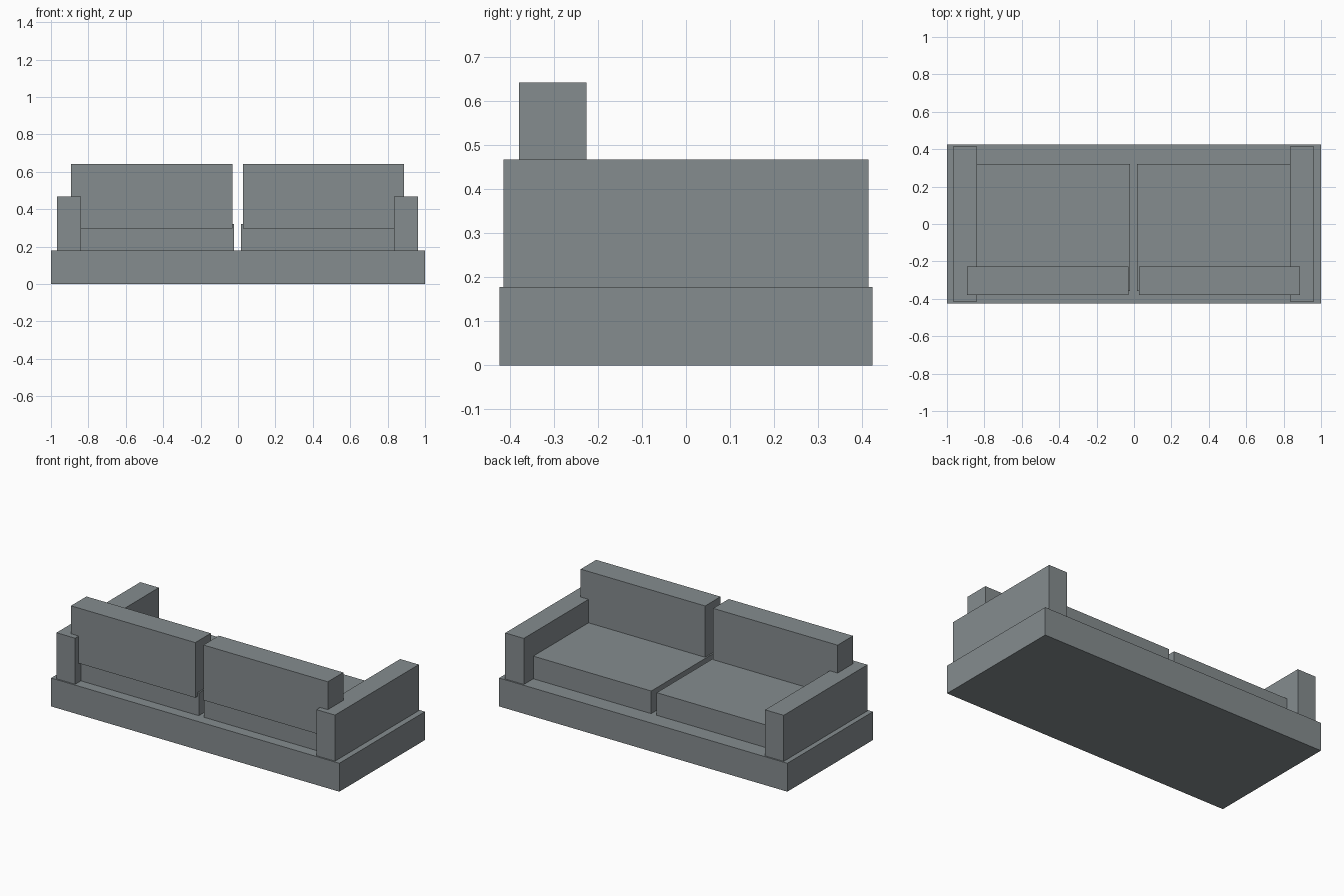
import bpy

if "Cube" in bpy.data.objects:
    bpy.data.objects.remove(bpy.data.objects["Cube"])

# Single upholstery colour
fabric = bpy.data.materials.new("grey_fabric")
fabric.diffuse_color = (0.235, 0.265, 0.275, 1.0)
fabric.use_nodes = True
fabric.node_tree.nodes["Principled BSDF"].inputs["Base Color"].default_value = fabric.diffuse_color

CENTRE = -0.0025  # the upper parts sit a hair left of the base centre


def box(name, x, y, z):
    """Box from (min, max) ranges on each axis."""
    bpy.ops.mesh.primitive_cube_add(size=1, location=[sum(r) / 2 for r in (x, y, z)])
    ob = bpy.context.object
    ob.name = name
    ob.scale = [r[1] - r[0] for r in (x, y, z)]
    bpy.ops.object.transform_apply(location=False, rotation=False, scale=True)
    ob.data.materials.append(fabric)
    return ob


def pair(name, x, y, z):
    """Left and right copies of a box, mirrored about the sofa centre."""
    for side, s in (("right", 1), ("left", -1)):
        xs = sorted(CENTRE + s * v for v in x)
        box(f"{side}_{name}", xs, y, z)


# Plinth base
box("base", (-1, 1), (-0.424, 0.424), (0, 0.178))
# Armrests
pair("armrest", (0.837, 0.966), (-0.415, 0.415), (0.178, 0.467))
# Seat cushions, tucked slightly into the armrests
pair("seat_cushion", (0.019, 0.86), (-0.358, 0.321), (0.178, 0.32))
# Back cushions, overlapping armrests and seats
pair("back_cushion", (0.028, 0.891), (-0.379, -0.226), (0.296, 0.642))
